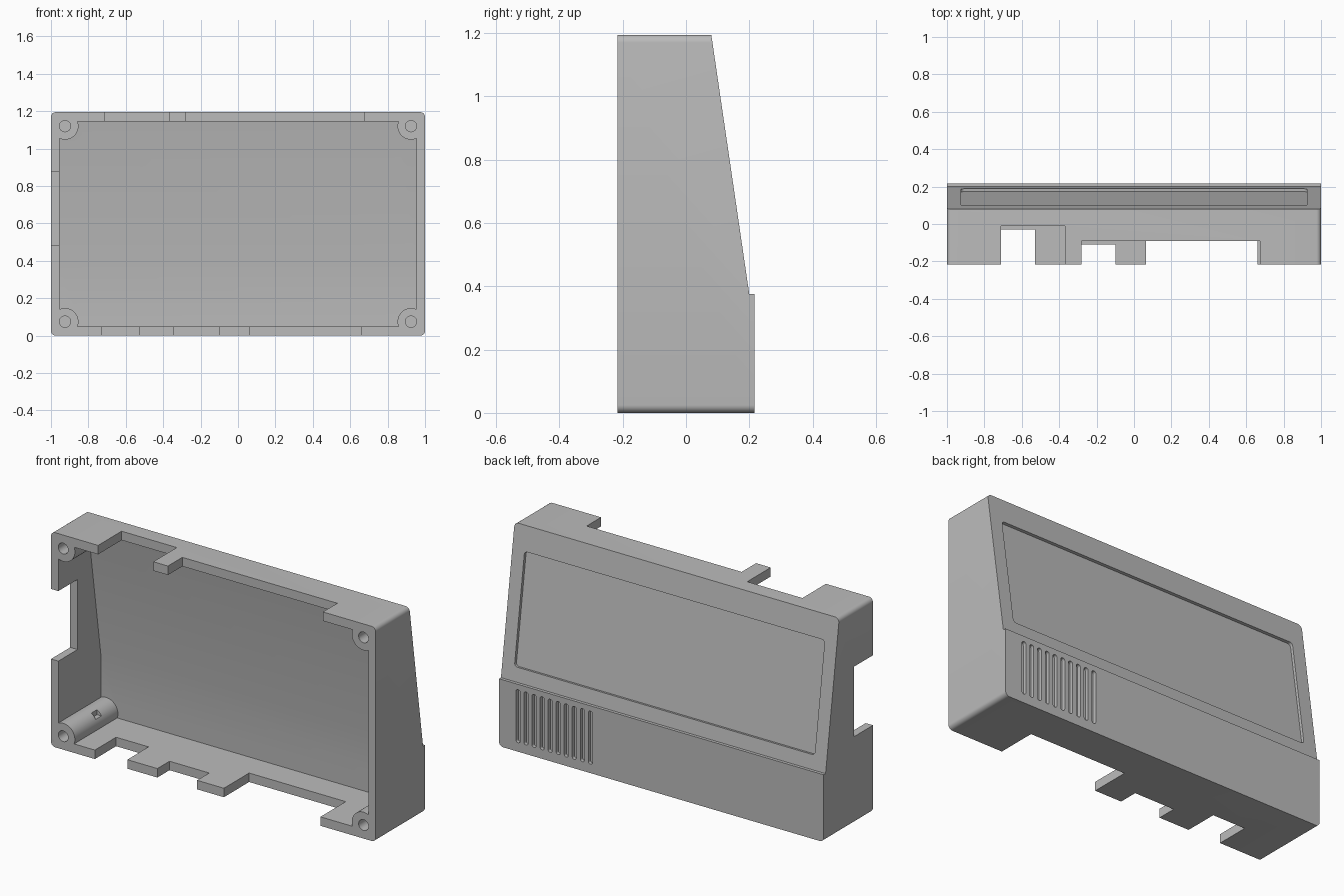
import bpy
import bmesh
import math
from mathutils import Matrix, Vector

old = bpy.data.objects.get("Cube")
if old:
    bpy.data.objects.remove(old, do_unlink=True)

H = 1.195        # enclosure height
FRONT = -0.217   # open rim
BACK = 0.217

grey = bpy.data.materials.new("plain grey")
grey.use_nodes = True
grey.diffuse_color = (0.5, 0.5, 0.5, 1)
grey.node_tree.nodes["Principled BSDF"].inputs["Base Color"].default_value = (0.5, 0.5, 0.5, 1)


def add_prism(bm, profile, x0, x1):
    """Extrude a (y, z) profile along x."""
    face = bm.faces.new([bm.verts.new((x0, y, z)) for y, z in profile])
    new = bmesh.ops.extrude_face_region(bm, geom=[face])["geom"]
    verts = [g for g in new if isinstance(g, bmesh.types.BMVert)]
    bmesh.ops.translate(bm, verts=verts, vec=(x1 - x0, 0, 0))


def add_box(bm, x, y, z):
    add_prism(bm, [(y[0], z[0]), (y[1], z[0]), (y[1], z[1]), (y[0], z[1])], *x)


def add_rod(bm, x, z, radius, y0, y1):
    """Cylinder running front to back."""
    place = Matrix.Translation((x, (y0 + y1) / 2, z)) @ Matrix.Rotation(math.pi / 2, 4, "X")
    bmesh.ops.create_cone(bm, cap_ends=True, segments=48, radius1=radius,
                          radius2=radius, depth=y1 - y0, matrix=place)


def round_edges(bm, radius, keep, segments=6):
    edges = [e for e in bm.edges if keep(e)]
    bmesh.ops.bevel(bm, geom=edges, offset=radius, segments=segments,
                    profile=0.5, affect="EDGES")


def finish(bm, name):
    bmesh.ops.recalc_face_normals(bm, faces=bm.faces)
    mesh = bpy.data.meshes.new(name)
    bm.to_mesh(mesh)
    bm.free()
    mesh.materials.append(grey)
    obj = bpy.data.objects.new(name, mesh)
    bpy.context.collection.objects.link(obj)
    return obj


def combine(target, tool, operation):
    mod = target.modifiers.new(tool.name, "BOOLEAN")
    mod.operation = operation
    mod.solver = "EXACT"
    mod.object = tool
    bpy.context.view_layer.objects.active = target
    bpy.ops.object.modifier_apply(modifier=mod.name)
    bpy.data.objects.remove(tool, do_unlink=True)


# Outer shell with a sloped upper back and a small step
bm = bmesh.new()
add_prism(bm, [(FRONT, 0), (BACK, 0), (BACK, 0.375), (0.2, 0.375), (0.08, H), (FRONT, H)], -1, 1)
round_edges(bm, 0.025, lambda e: abs(e.verts[0].co.x - e.verts[1].co.x) < 0.01
            and (max(v.co.z for v in e.verts) < 0.01 or min(v.co.z for v in e.verts) > H - 0.01))
shell = finish(bm, "enclosure_shell")

# Hollow interior
bm = bmesh.new()
add_prism(bm, [(-0.4, 0.05), (0.162, 0.05), (0.157, 0.38), (0.043, 1.145), (-0.4, 1.145)],
          -0.955, 0.955)
combine(shell, finish(bm, "cavity_cutter"), "DIFFERENCE")

# Corner screw posts
bm = bmesh.new()
for x in (-0.925, 0.925):
    add_rod(bm, x, 0.075, 0.072, FRONT, 0.19)
    add_rod(bm, x, H - 0.075, 0.072, FRONT, 0.065)
combine(shell, finish(bm, "screw_posts"), "UNION")

# Screw holes and rim notches
bm = bmesh.new()
for x in (-0.925, 0.925):
    for z in (0.075, H - 0.075):
        add_rod(bm, x, z, 0.03, -0.3, 0.02)
for x0, x1, depth in ((-0.71, -0.37, -0.01), (-0.28, 0.675, -0.09)):
    add_box(bm, (x0, x1), (-0.3, depth), (1.12, 1.3))
for x0, x1, depth in ((-0.73, -0.53, -0.03), (-0.345, -0.1, -0.11), (0.065, 0.66, 0.005)):
    add_box(bm, (x0, x1), (-0.3, depth), (-0.1, 0.1))
add_box(bm, (-1.1, -0.9), (-0.3, -0.048), (0.485, 0.875))
combine(shell, finish(bm, "notch_cutter"), "DIFFERENCE")

# Relief slot across one lower post
bm = bmesh.new()
add_box(bm, (-0.89, -0.8), (-0.02, 0.03), (0.11, 0.2))
combine(shell, finish(bm, "post_slot_cutter"), "DIFFERENCE")

# Shallow rounded panel recess on the slope
slope = Vector((0.08 - 0.2, H - 0.375))
normal = Vector((slope.y, -slope.x)).normalized()
low, high = (Vector((0.2, 0.375)) + slope * t for t in (0.095, 0.835))
bm = bmesh.new()
depth = normal * 0.016
add_prism(bm, [low - depth, low + depth, high + depth, high - depth], -0.925, 0.925)
across = Vector((0, normal.x, normal.y))
round_edges(bm, 0.018, lambda e: abs((e.verts[0].co - e.verts[1].co).normalized().dot(across)) > 0.9)
combine(shell, finish(bm, "recess_cutter"), "DIFFERENCE")

# Row of blind vent slots
bm = bmesh.new()
for i in range(10):
    x = 0.425 + i * 0.0495
    add_box(bm, (x, x + 0.025), (BACK - 0.02, 0.3), (0.05, 0.345))
round_edges(bm, 0.011, lambda e: abs(e.verts[0].co.y - e.verts[1].co.y) > 0.05, 4)
combine(shell, finish(bm, "vent_cutter"), "DIFFERENCE")

bpy.ops.object.select_all(action="DESELECT")
shell.select_set(True)
bpy.context.view_layer.objects.active = shell
bpy.ops.object.shade_smooth_by_angle(angle=math.radians(30))
